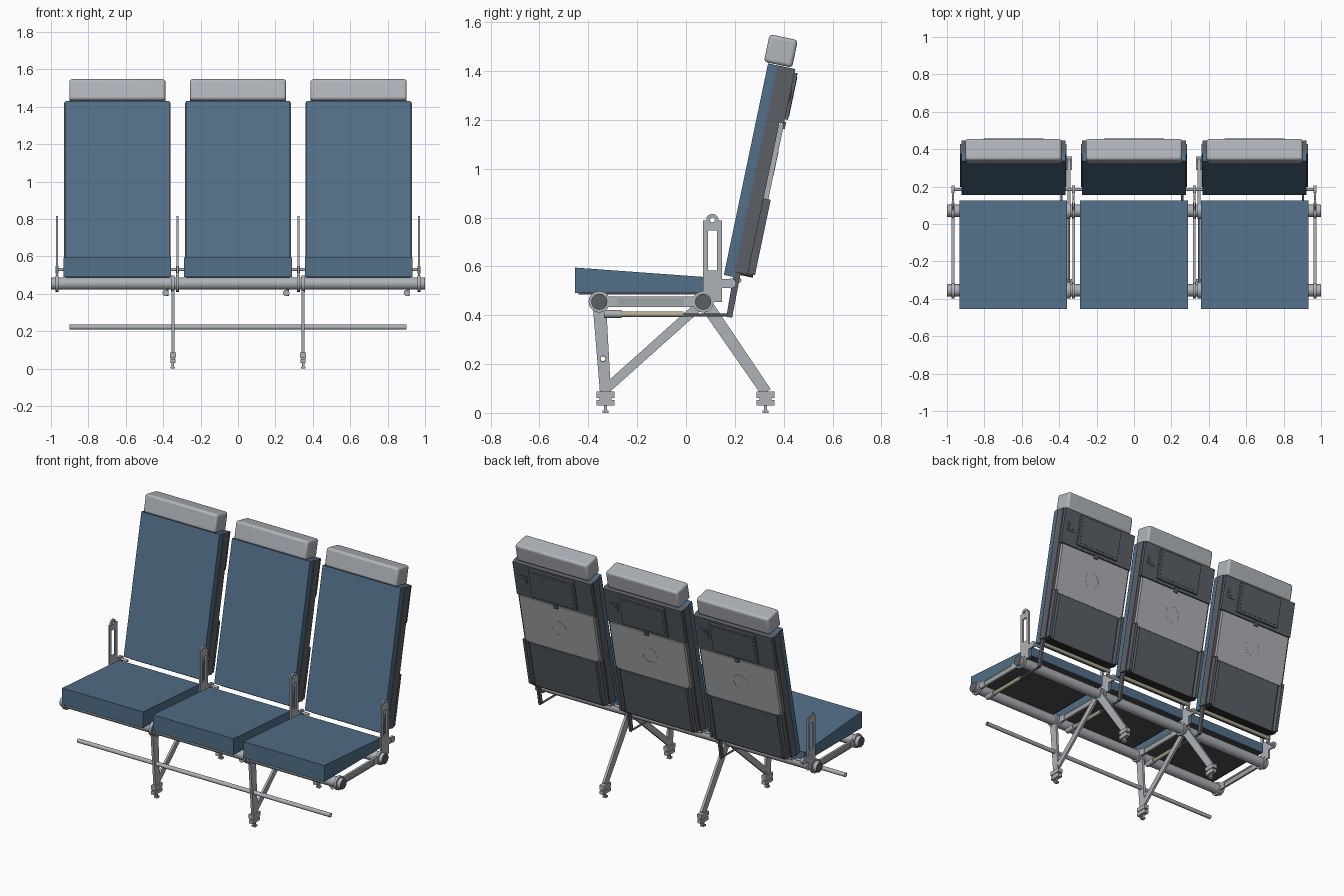
import bpy, bmesh
from math import sin, cos, pi, radians
from mathutils import Matrix, Vector

old = bpy.data.objects.get("Cube")
if old:
    bpy.data.objects.remove(old, do_unlink=True)


def material(name, r, g, b):
    m = bpy.data.materials.new(name)
    m.use_nodes = True
    m.diffuse_color = (r, g, b, 1)
    m.node_tree.nodes["Principled BSDF"].inputs["Base Color"].default_value = (r, g, b, 1)
    return m


BLUE = material("blue fabric", .085, .16, .25)
PALE = material("pale headrest", .44, .46, .49)
METAL = material("grey metal", .42, .44, .47)
TRAY = material("tray grey", .42, .44, .46)
WEB = material("web grey", .33, .37, .37)
SHELL = material("dark shell", .105, .115, .13)
PAN = material("charcoal pan", .075, .075, .08)
BLACK = material("black trim", .03, .03, .03)
BEIGE = material("beige cylinder", .46, .42, .30)


def finish(name, bm, mat):
    mesh = bpy.data.meshes.new(name)
    bmesh.ops.recalc_face_normals(bm, faces=bm.faces)
    bm.to_mesh(mesh)
    bm.free()
    mesh.materials.append(mat)
    obj = bpy.data.objects.new(name, mesh)
    bpy.context.collection.objects.link(obj)
    return obj


def plate(name, x, half, mat, *loops):
    """Side profile in (y, z), with optional holes, extruded across x."""
    curve = bpy.data.curves.new(name, "CURVE")
    curve.dimensions = "2D"
    curve.fill_mode = "BOTH"
    curve.extrude = half
    for loop in loops:
        spline = curve.splines.new("POLY")
        spline.points.add(len(loop) - 1)
        for point, (y, z) in zip(spline.points, loop):
            point.co = (y, z, 0, 1)
        spline.use_cyclic_u = True
    temp = bpy.data.objects.new(name, curve)
    mesh = bpy.data.meshes.new_from_object(temp)
    bm = bmesh.new()
    bm.from_mesh(mesh)
    bpy.data.objects.remove(temp)
    bpy.data.curves.remove(curve)
    bpy.data.meshes.remove(mesh)
    bmesh.ops.remove_doubles(bm, verts=bm.verts, dist=1e-5)
    for v in bm.verts:
        y, z, across = v.co
        v.co = (x + across, y, z)
    return finish(name, bm, mat)


def circle(y, z, r, start=0, end=2 * pi, n=24):
    return [(y + r * cos(start + (end - start) * i / n),
             z + r * sin(start + (end - start) * i / n)) for i in range(n)]


def rect(y0, y1, z0, z1):
    return [(y0, z0), (y1, z0), (y1, z1), (y0, z1)]


def bar(name, x, half, mat, p, q, w0, w1, *holes):
    """Flat strip from p to q, tapering from width w0 to w1."""
    p, q = Vector(p), Vector(q)
    d = (q - p).normalized()
    side = Vector((-d.y, d.x)) / 2
    corners = [p + side * w0, p - side * w0, q - side * w1, q + side * w1]
    return plate(name, x, half, mat, [tuple(c) for c in corners], *holes)


def rod_y(name, x, z, y0, y1, r, mat):
    bm = bmesh.new()
    place = Matrix.Translation((x, (y0 + y1) / 2, z)) @ Matrix.Rotation(pi / 2, 4, "X")
    bmesh.ops.create_cone(bm, cap_ends=True, segments=20, radius1=r, radius2=r,
                          depth=y1 - y0, matrix=place)
    return finish(name, bm, mat)


# Reclined frame: s runs up the back, t runs from the front face to the rear
TILT = radians(11.8)


def lean(s, t):
    return (.155 + s * sin(TILT) + t * cos(TILT), .565 + s * cos(TILT) - t * sin(TILT))


def slab(name, x, half, mat, s0, s1, t0, t1):
    return plate(name, x, half, mat, [lean(s0, t0), lean(s0, t1), lean(s1, t1), lean(s1, t0)])


def bevel(obj, width, segments):
    mod = obj.modifiers.new("rounding", "BEVEL")
    mod.width, mod.segments = width, segments
    mod.limit_method = "ANGLE"


PITCH = .645
FRONT_Y, REAR_Y, TUBE_Z = -.355, .07, .455


def seat(cx):
    # Cushion and pan
    plate("seat_cushion", cx, .288, BLUE, [(-.455, .49), (.125, .49), (.125, .553), (-.455, .595)])
    plate("seat_pan", cx, .278, PAN, rect(-.44, .115, .484, .491))

    # Backrest and headrest
    slab("back_cushion", cx, .278, BLUE, 0, .885, 0, .045)
    slab("back_shell", cx, .284, SHELL, .02, .885, .04, .095)
    head = slab("headrest", cx, .257, PALE, .888, 1.003, -.018, .1)
    bevel(head, .015, 4)

    # Upper rear panel with screen, socket and latch
    slab("upper_panel", cx, .278, SHELL, .655, .885, .09, .114)
    slab("screen_housing", cx, .16, SHELL, .675, .87, .11, .127)
    slab("screen_glass", cx, .145, SHELL, .69, .855, .126, .129)
    slab("socket_box", cx + .215, .028, SHELL, .745, .805, .11, .118)
    slab("socket_face", cx + .215, .016, SHELL, .76, .79, .117, .12)
    slab("tray_latch", cx, .014, SHELL, .635, .665, .11, .122)

    # Folded tray with cup ring and arms
    slab("tray_table", cx, .264, TRAY, .325, .65, .094, .115)
    ring = plate("cup_ring", 0, .001, TRAY, circle(0, 0, .052), circle(0, 0, .048))
    ry, rz = lean(.49, .115)
    ring.matrix_world = (Matrix.Translation((cx, ry, rz)) @ Matrix.Rotation(-TILT, 4, "X")
                         @ Matrix.Rotation(pi / 2, 4, "Z"))
    slab("literature_pocket", cx, .235, SHELL, .02, .322, .09, .118)
    slab("bottom_trim", cx, .255, BLACK, .013, .021, .045, .118)
    for side in (-1, 1):
        slab("tray_arm", cx + side * .266, .01, SHELL, .025, .34, .09, .125)
        plate("back_pivot", cx + side * .3, .03, METAL, circle(.185, .53, .008))

    # Recline lever and cross bar under the back
    bar("recline_lever", cx + .266, .007, SHELL, (.215, .6), (.177, .392), .028, .024)
    plate("back_cross_bar", cx, .265, BEIGE, circle(.215, .543, .012))

    # Recline cylinder
    rx = cx + .258
    rod_y("recline_mount", rx, .405, -.335, -.265, .017, METAL)
    rod_y("recline_cylinder", rx, .404, -.266, -.01, .012, BEIGE)
    rod_y("recline_piston", rx, .4, -.011, .175, .006, SHELL)


def side_frame(x):
    # Spreader plate with recessed slot, and clamps around the tubes
    plate("spreader", x, .007, METAL, rect(-.33, .05, .434, .477), rect(-.28, -.01, .441, .468))
    plate("spreader_web", x, .003, WEB, rect(-.28, -.01, .441, .468))
    for y in (FRONT_Y, REAR_Y):
        plate("tube_clamp", x, .008, METAL, circle(y, TUBE_Z, .044, n=20))

    # Armrest bracket
    outline = [(.07, .455), (.147, .455), (.147, .787), (.133, .787)]
    outline += circle(.108, .79, .025, 0, pi, 14) + [(.083, .787), (.07, .787)]
    plate("armrest_bracket", x, .005, METAL, outline,
          rect(.09, .126, .583, .747), circle(.108, .79, .01))
    plate("armrest_link", x, .005, METAL, rect(.14, .185, .512, .548))
    plate("armrest_pivot", x, .008, METAL, circle(.185, .53, .02))


def leg_set(x):
    # Struts
    bar("front_leg", x, .008, METAL, (-.355, .45), (-.33, .085), .055, .045,
        circle(-.34, .222, .013))
    bar("diagonal_brace", x, .007, METAL, (-.325, .1), (.05, .435), .038, .038)
    bar("rear_leg", x, .008, METAL, (.085, .44), (.328, .085), .052, .045)
    for y in (FRONT_Y, REAR_Y):
        plate("leg_clamp", x, .009, METAL, circle(y, TUBE_Z, .044, n=20))
    # Floor fittings
    for y in (-.33, .325):
        plate("foot_block", x, .016, METAL, rect(y - .037, y + .037, .06, .087))
        plate("foot_neck", x, .012, METAL, rect(y - .025, y + .025, .05, .062))
        plate("foot_base", x, .014, METAL, rect(y - .037, y + .037, .03, .052))
        plate("floor_pin", x, .007, METAL, rect(y - .006, y + .006, .005, .032))
        plate("floor_stud", x, .012, METAL, rect(y - .012, y + .012, 0, .01))


for i in (-1, 0, 1):
    seat(i * PITCH)
for i in range(4):
    side_frame((i - 1.5) * PITCH)
for x in (-.348, .348):
    leg_set(x)

# Beam tubes with dark end caps, and the hollow baggage bar
for y in (FRONT_Y, REAR_Y):
    plate("beam_tube", 0, .998, METAL, circle(y, TUBE_Z, .033))
    for side in (-1, 1):
        plate("tube_cap", side * .998, .002, SHELL, circle(y, TUBE_Z, .032))
plate("baggage_bar", 0, .9, METAL, circle(-.34, .222, .013), circle(-.34, .222, .01))

# Smooth round surfaces, keep edges sharp
for obj in bpy.context.scene.objects:
    obj.select_set(obj.type == "MESH")
    if obj.type == "MESH":
        bpy.context.view_layer.objects.active = obj
bpy.ops.object.shade_smooth_by_angle(angle=radians(35))
